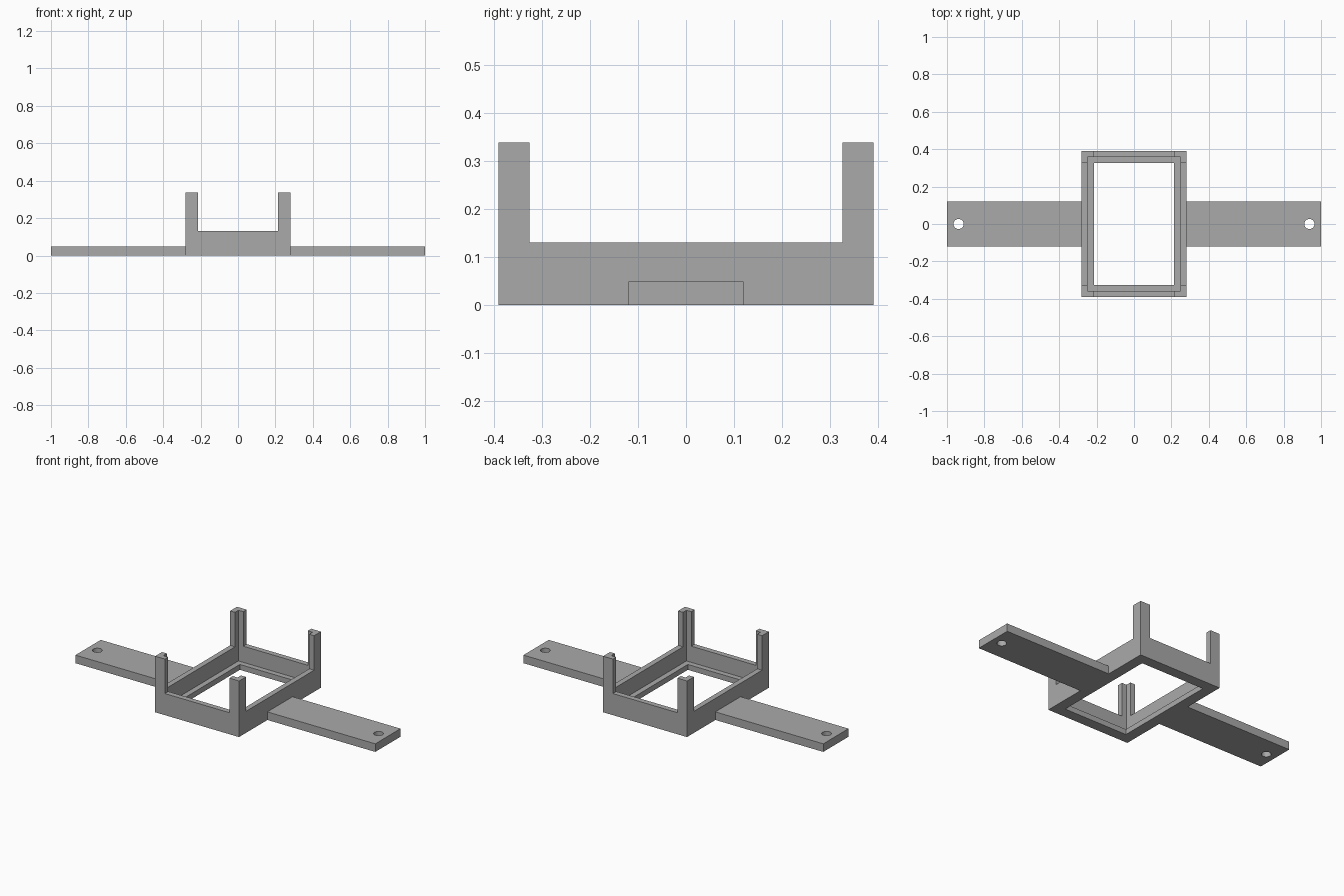
import bpy, bmesh, math

if "Cube" in bpy.data.objects:
    bpy.data.objects.remove(bpy.data.objects["Cube"])

T = 0.0325                      # wall thickness
HX, HY = 0.28, 0.39             # frame half size
WALL_Z, POST_Z = 4 * T, 0.338
ARM_Z, ARM_Y = 1.5 * T, 0.12
HOLE_X, HOLE_R = 0.938, 0.027

grey = bpy.data.materials.new("grey plastic")
grey.diffuse_color = (0.40, 0.40, 0.40, 1)
grey.use_nodes = True
grey.node_tree.nodes["Principled BSDF"].inputs["Base Color"].default_value = grey.diffuse_color


def finish(bm, name):
    bmesh.ops.recalc_face_normals(bm, faces=bm.faces)
    mesh = bpy.data.meshes.new(name)
    bm.to_mesh(mesh)
    bm.free()
    mesh.materials.append(grey)
    obj = bpy.data.objects.new(name, mesh)
    bpy.context.collection.objects.link(obj)
    return obj


def prism(name, outline, z0, z1):
    bm = bmesh.new()
    face = bm.faces.new([bm.verts.new((x, y, z0)) for x, y in outline])
    top = bmesh.ops.extrude_face_region(bm, geom=[face])["geom"]
    verts = [v for v in top if isinstance(v, bmesh.types.BMVert)]
    bmesh.ops.translate(bm, vec=(0, 0, z1 - z0), verts=verts)
    return finish(bm, name)


# Rectangular frame: wall with an inner ledge, as (inset, height) section
section = [(0, 0), (0, WALL_Z), (T, WALL_Z), (T, T), (2 * T, T), (2 * T, 0)]
corners = [(-1, -1), (1, -1), (1, 1), (-1, 1)]
bm = bmesh.new()
loops = [[bm.verts.new((sx * (HX - d), sy * (HY - d), z)) for sx, sy in corners]
         for d, z in section]
for i, a in enumerate(loops):
    b = loops[(i + 1) % len(loops)]
    for k in range(4):
        n = (k + 1) % 4
        bm.faces.new((a[k], a[n], b[n], b[k]))
finish(bm, "frame")

# L-shaped corner posts
angle = [(0, 0), (2 * T, 0), (2 * T, T), (T, T), (T, 2 * T), (0, 2 * T)]
for i, (sx, sy) in enumerate(corners):
    prism(f"corner_post_{i + 1}",
          [(sx * (HX - u), sy * (HY - v)) for u, v in angle], WALL_Z, POST_Z)

# Mounting arms with a screw hole near each tip
for side, s in (("left", -1), ("right", 1)):
    arm = prism(f"{side}_arm", [(s * HX, -ARM_Y), (s, -ARM_Y), (s, ARM_Y), (s * HX, ARM_Y)],
                0, ARM_Z)
    circle = [(s * HOLE_X + HOLE_R * math.cos(math.tau * k / 32),
               HOLE_R * math.sin(math.tau * k / 32)) for k in range(32)]
    cutter = prism(f"{side}_hole_cutter", circle, -0.1, 0.1)
    cutter.hide_render = True
    cutter.hide_viewport = True
    cut = arm.modifiers.new("screw hole", 'BOOLEAN')
    cut.operation = 'DIFFERENCE'
    cut.solver = 'EXACT'
    cut.object = cutter
